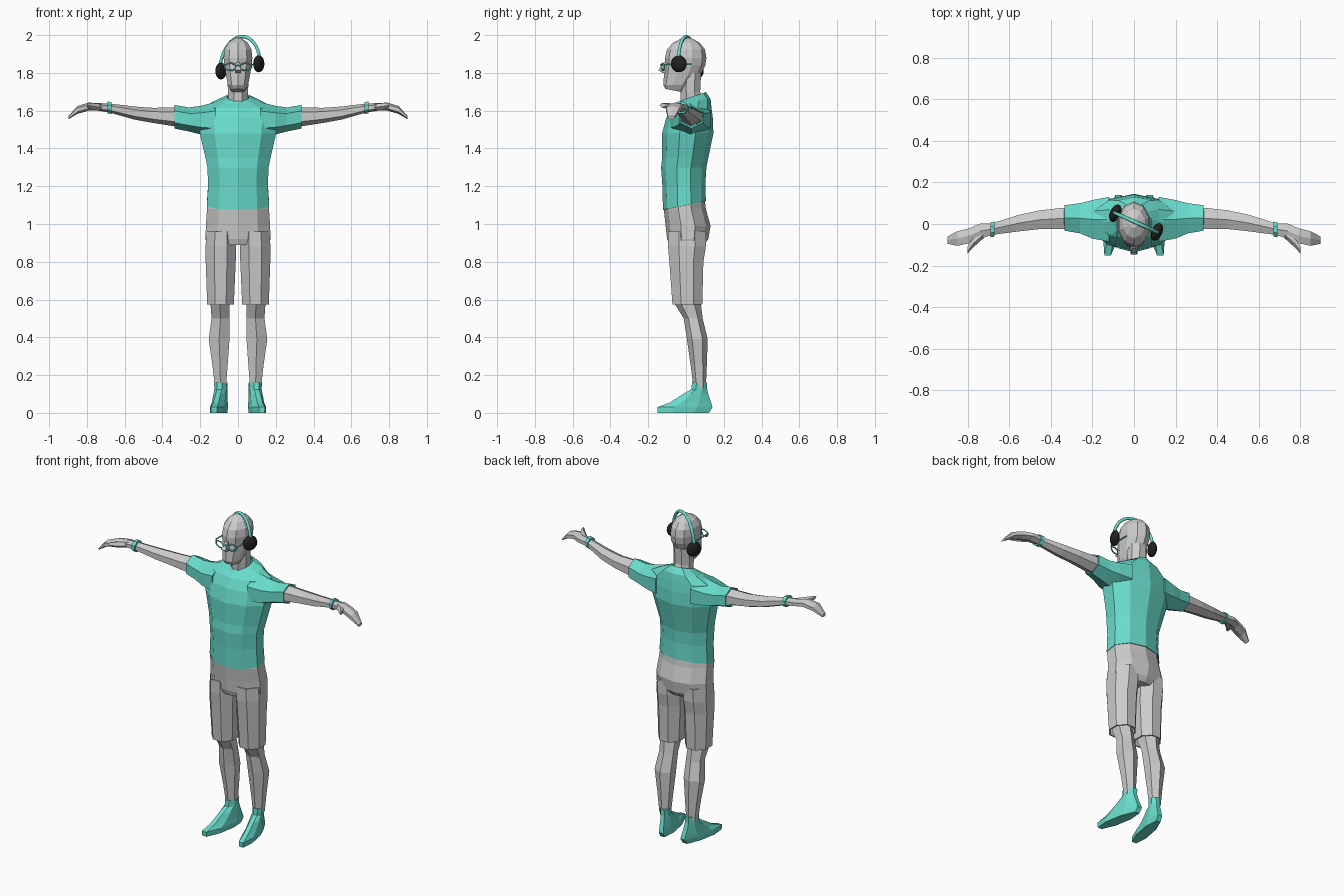
import bpy, bmesh
from math import sin, cos, pi, atan2
from mathutils import Vector, Matrix


def material(name, rgb):
    m = bpy.data.materials.new(name)
    m.diffuse_color = (*rgb, 1)
    return m


TEAL = material("teal", (0.14, 0.72, 0.6))
BLACK = material("black", (0.015, 0.015, 0.015))


def loft(name, rings, sides=8, axis="z", mat=None, caps=True, mirror=False, hem=0, shear=0):
    """Skin polygon rings (station, a0, a1, b0, b1[, tilt]) along an axis."""
    angles = [2 * pi * (i + 0.5) / sides for i in range(sides)]
    ca = max(cos(t) for t in angles)
    sa = max(sin(t) for t in angles)
    bm = bmesh.new()
    loops = []
    for s, a0, a1, b0, b1, *tilt in rings:
        loop = []
        for t in angles:
            a = (a0 + a1) / 2 + (a1 - a0) / 2 * cos(t) / ca
            db = (b1 - b0) / 2 * sin(t) / sa
            b = (b0 + b1) / 2 + db
            st = s + (tilt[0] * db if tilt else 0)
            loop.append(bm.verts.new((a, b, st) if axis == "z" else (st, a, b)))
        loops.append(loop)
    for lo, hi in zip(loops, loops[1:]):
        for i in range(sides):
            j = (i + 1) % sides
            bm.faces.new((lo[i], lo[j], hi[j], hi[i]))
    if caps:
        bm.faces.new(loops[0])
        bm.faces.new(loops[-1])
    if shear:
        for v in bm.verts:
            v.co.x += shear * (v.co.y - 0.07)
    bmesh.ops.recalc_face_normals(bm, faces=bm.faces)
    me = bpy.data.meshes.new(name)
    bm.to_mesh(me)
    bm.free()
    ob = bpy.data.objects.new(name, me)
    bpy.context.collection.objects.link(ob)
    if mat:
        me.materials.append(mat)
    if hem:
        mod = ob.modifiers.new("hem", "SOLIDIFY")
        mod.thickness, mod.offset = hem, -1
    if mirror:
        ob.modifiers.new("mirror", "MIRROR")
    return ob


def tube(name, pts, radius, mat, cyclic=False):
    cu = bpy.data.curves.new(name, "CURVE")
    cu.dimensions = "3D"
    cu.bevel_depth, cu.bevel_resolution, cu.use_fill_caps = radius, 2, True
    sp = cu.splines.new("POLY")
    sp.points.add(len(pts) - 1)
    for p, co in zip(sp.points, pts):
        p.co = (*co, 1)
    sp.use_cyclic_u = cyclic
    cu.materials.append(mat)
    ob = bpy.data.objects.new(name, cu)
    bpy.context.collection.objects.link(ob)
    return ob


# shirt body and sleeves
loft("shirt", [
    (1.098, -.165, .165, -.122, .105, .2),
    (1.21, -.158, .158, -.125, .103, .1),
    (1.30, -.162, .162, -.132, .108),
    (1.35, -.172, .172, -.126, .118),
    (1.48, -.202, .202, -.127, .145),
    (1.56, -.205, .205, -.105, .142),
    (1.615, -.19, .19, -.075, .135),
    (1.65, -.12, .12, -.045, .13, .15),
    (1.675, -.058, .058, -.03, .105, .35)], 10, mat=TEAL, caps=False, hem=.008)
loft("sleeve", [
    (.12, -.085, .13, 1.46, 1.645),
    (.20, -.07, .115, 1.475, 1.625),
    (.26, -.045, .10, 1.49, 1.617),
    (.335, -.032, .09, 1.505, 1.63)], 6, "x", TEAL, caps=False, mirror=True, hem=.008)

# shorts
loft("shorts_hips", [
    (1.12, -.160, .160, -.115, .10),
    (1.08, -.164, .164, -.118, .105),
    (.99, -.170, .170, -.108, .13),
    (.92, -.172, .172, -.10, .118),
    (.89, -.165, .165, -.088, .095)], 10)
loft("shorts_leg", [
    (.96, .012, .166, -.095, .105),
    (.88, .010, .172, -.095, .105),
    (.80, .012, .171, -.088, .092),
    (.575, .022, .163, -.072, .086)], 8, caps=False, mirror=True, hem=.008)

# lower legs and shoes
loft("lower_leg", [
    (.68, .04, .15, -.06, .08),
    (.57, .045, .145, -.055, .08),
    (.50, .045, .14, -.012, .088),
    (.39, .045, .155, .005, .115),
    (.25, .055, .135, .025, .11),
    (.13, .064, .122, .04, .105)], 6, mirror=True)
loft("shoe", [
    (0, .052, .122, -.15, .122),
    (.03, .050, .124, -.152, .14),
    (.055, .054, .122, -.085, .133),
    (.10, .058, .122, -.015, .118),
    (.125, .06, .122, .028, .112),
    (.162, .058, .124, .032, .112)], 8, mat=TEAL, mirror=True, shear=-.18)

# arms, hands and wristbands
loft("arm", [
    (.20, -.02, .08, 1.52, 1.605),
    (.34, -.024, .078, 1.518, 1.617),
    (.45, -.024, .066, 1.535, 1.615),
    (.55, -.035, .045, 1.553, 1.622),
    (.68, -.052, .004, 1.59, 1.638),
    (.74, -.07, .002, 1.60, 1.64),
    (.79, -.092, -.02, 1.60, 1.643),
    (.85, -.105, -.035, 1.583, 1.625),
    (.897, -.095, -.06, 1.555, 1.572)], 6, "x", mirror=True)
loft("thumb", [
    (.72, -.06, -.02, 1.60, 1.635),
    (.77, -.105, -.06, 1.605, 1.64),
    (.80, -.138, -.108, 1.618, 1.64)], 5, "x", mirror=True)
loft("wristband", [
    (.670, -.060, .012, 1.583, 1.646),
    (.690, -.064, .008, 1.585, 1.648)], 8, "x", TEAL, mirror=True)

# neck, head and nose
loft("neck", [
    (1.63, -.05, .05, -.028, .095, .3),
    (1.70, -.054, .054, -.03, .075),
    (1.80, -.055, .055, -.03, .08)], 8)
loft("head", [
    (1.705, -.035, .035, -.108, -.005, -.2),
    (1.735, -.053, .053, -.12, .03),
    (1.785, -.063, .063, -.117, .075),
    (1.84, -.072, .072, -.11, .102),
    (1.88, -.076, .076, -.112, .108),
    (1.925, -.071, .071, -.10, .10),
    (1.96, -.052, .052, -.068, .072),
    (1.985, -.016, .016, -.02, .028)], 10)
loft("nose", [
    (1.855, -.008, .008, -.116, -.09),
    (1.815, -.016, .016, -.147, -.09),
    (1.80, -.013, .013, -.125, -.09)], 4)

# glasses
for side, s in (("left", -1), ("right", 1)):
    rim = [(s * (.04 + .032 * cos(t)), -.122 + .008 * cos(t), 1.832 + .019 * sin(t))
           for t in (2 * pi * i / 10 for i in range(10))]
    tube("glasses_rim_" + side, rim, .004, TEAL, True)
    tube("glasses_temple_" + side,
         [(s * .07, -.116, 1.842), (s * .081, -.10, 1.845), (s * .08, .03, 1.845)], .004, TEAL)
tube("glasses_bridge", [(-.012, -.13, 1.838), (0, -.134, 1.842), (.012, -.13, 1.838)], .004, TEAL)

# headphones, worn at a slant
cup_a, cup_b = Vector((.11, -.038, 1.848)), Vector((-.09, .052, 1.81))
mid, half = (cup_a + cup_b) / 2, (cup_a - cup_b) / 2
tube("headphone_band", [mid + half * 1.06 * cos(pi * i / 20) + Vector((0, 0, .162 * sin(pi * i / 20)))
                        for i in range(21)], .009, TEAL)
turn = atan2(half.y, half.x)
for name, pos in (("headphone_cup_right", cup_a), ("headphone_cup_left", cup_b)):
    bpy.ops.mesh.primitive_uv_sphere_add(segments=16, ring_count=10, location=pos, rotation=(0, 0, turn))
    cup = bpy.context.object
    cup.name = name
    cup.scale = (.026, .045, .045)
    cup.data.materials.append(BLACK)
    bpy.ops.object.shade_smooth()
